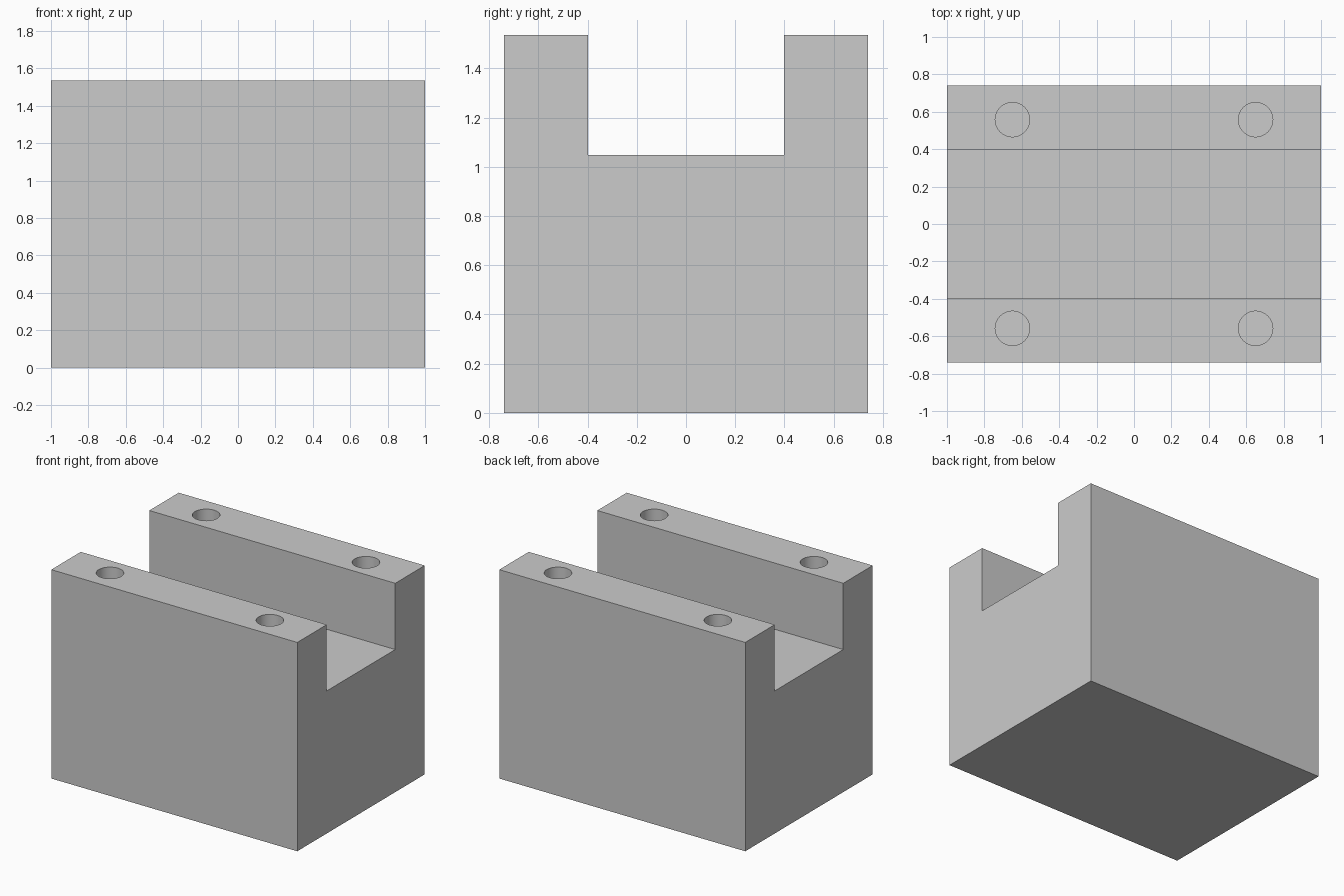
import bpy, bmesh, math
from mathutils import Matrix

if "Cube" in bpy.data.objects:
    bpy.data.objects.remove(bpy.data.objects["Cube"])

HALF_X, HALF_Y, HEIGHT = 1.0, 0.74, 1.535
SLOT_Y, SLOT_Z = 0.398, 1.048
HOLE_X, HOLE_Y, HOLE_R, HOLE_DEPTH = 0.65, 0.558, 0.092, 0.45


def make_object(name, bm):
    bmesh.ops.recalc_face_normals(bm, faces=bm.faces)
    mesh = bpy.data.meshes.new(name)
    bm.to_mesh(mesh)
    bm.free()
    obj = bpy.data.objects.new(name, mesh)
    bpy.context.collection.objects.link(obj)
    return obj


# Block: U-shaped side profile extruded along x
half = [(HALF_Y, 0), (HALF_Y, HEIGHT), (SLOT_Y, HEIGHT), (SLOT_Y, SLOT_Z)]
profile = half + [(-y, z) for y, z in reversed(half)]
bm = bmesh.new()
face = bm.faces.new([bm.verts.new((-HALF_X, y, z)) for y, z in profile])
ext = bmesh.ops.extrude_face_region(bm, geom=[face])
bmesh.ops.translate(bm, vec=(2 * HALF_X, 0, 0),
                    verts=[v for v in ext["geom"] if isinstance(v, bmesh.types.BMVert)])
block = make_object("slotted_block", bm)

# Cutter: four blind holes in the rail tops
bm = bmesh.new()
for sx in (-1, 1):
    for sy in (-1, 1):
        bmesh.ops.create_cone(
            bm, cap_ends=True, segments=48, radius1=HOLE_R, radius2=HOLE_R,
            depth=2 * HOLE_DEPTH,
            matrix=Matrix.Translation((sx * HOLE_X, sy * HOLE_Y, HEIGHT)))
cutter = make_object("hole_cutter", bm)
cutter.hide_render = True

# Cut the holes, then discard the cutter
mod = block.modifiers.new("bolt_holes", 'BOOLEAN')
mod.operation = 'DIFFERENCE'
mod.solver = 'EXACT'
mod.object = cutter
bpy.context.view_layer.objects.active = block
block.select_set(True)
bpy.ops.object.modifier_apply(modifier=mod.name)
bpy.data.objects.remove(cutter)

# Smooth hole walls, crisp block edges
bpy.ops.object.shade_smooth_by_angle(angle=math.radians(30))
